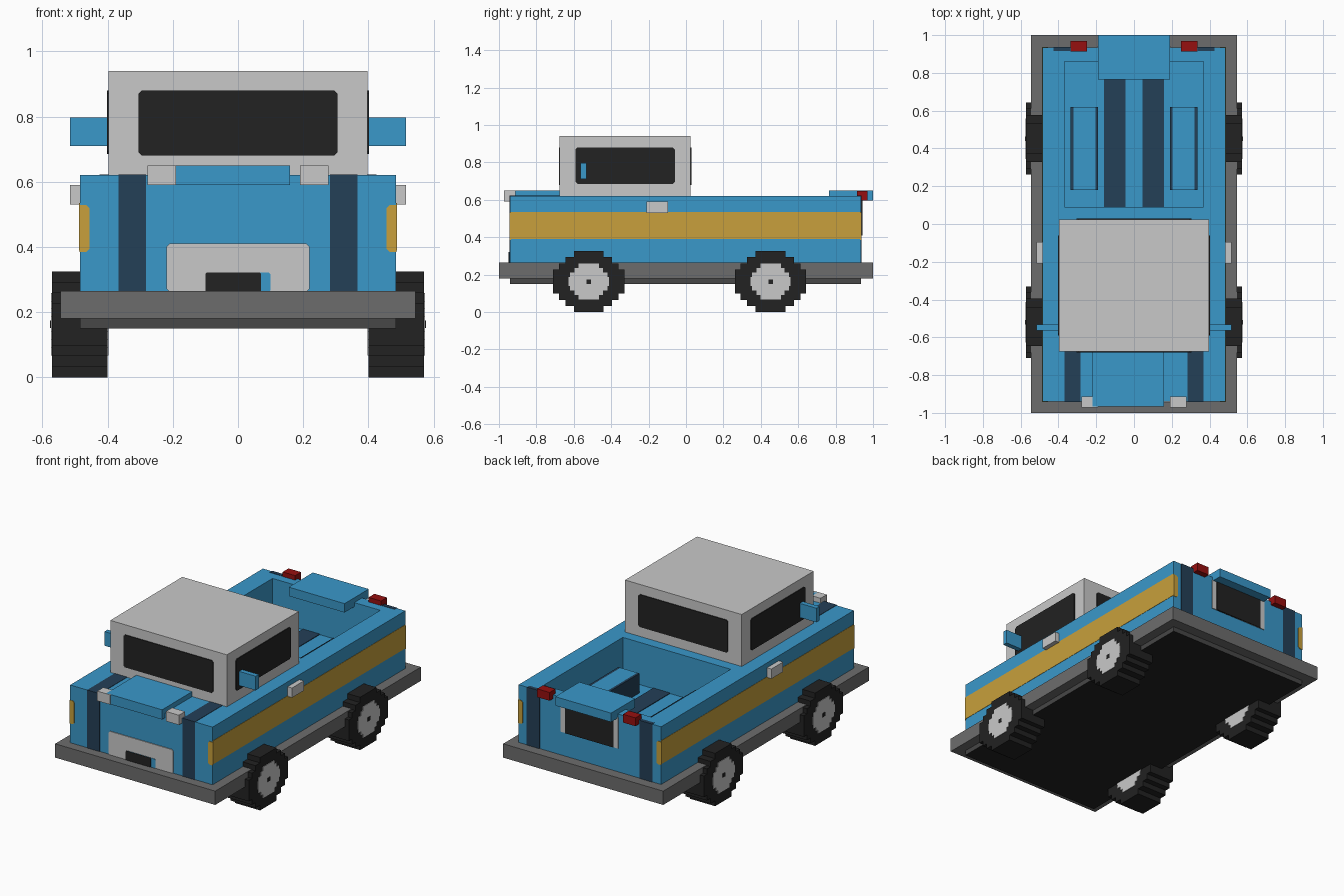
import bpy, bmesh
from mathutils import Vector

if "Cube" in bpy.data.objects:
    bpy.data.objects.remove(bpy.data.objects["Cube"])


def mat(name, r, g, b):
    m = bpy.data.materials.new(name)
    m.diffuse_color = (r, g, b, 1)
    m.use_nodes = True
    m.node_tree.nodes["Principled BSDF"].inputs["Base Color"].default_value = m.diffuse_color
    return m


BLUE = mat("body blue", .042, .314, .591)
NAVY = mat("navy", .017, .05, .095)
GOLD = mat("gold", .578, .352, .045)
LIGHT = mat("light grey", .584, .584, .584)
BLACK = mat("black", .016, .016, .016)
GREY = mat("mid grey", .152, .152, .152)
DARK = mat("dark grey", .063, .063, .063)
RED = mat("red", .305, .005, .005)
T = .005  # thickness of painted plates


def finish(name, bm, *mats):
    bmesh.ops.recalc_face_normals(bm, faces=bm.faces)
    me = bpy.data.meshes.new(name)
    bm.to_mesh(me)
    bm.free()
    for m in mats:
        me.materials.append(m)
    ob = bpy.data.objects.new(name, me)
    bpy.context.collection.objects.link(ob)
    return ob


def box(name, x, y, z, *mats):
    bm = bmesh.new()
    bmesh.ops.create_cube(bm, size=1)
    for v in bm.verts:
        v.co = Vector([r[0] if c < 0 else r[1] for c, r in zip(v.co, (x, y, z))])
    return finish(name, bm, *mats)


def prism(name, pts, axis, a, b, m):
    """Extrude a 2D outline along axis 0 (x) or 1 (y), from a to b; pts are (other, z)."""
    bm = bmesh.new()
    vs = [bm.verts.new((a, u, z) if axis == 0 else (u, a, z)) for u, z in pts]
    f = bm.faces.new(vs)
    new = bmesh.ops.extrude_face_region(bm, geom=[f])["geom"]
    d = Vector((b - a, 0, 0) if axis == 0 else (0, b - a, 0))
    bmesh.ops.translate(bm, vec=d, verts=[g for g in new if isinstance(g, bmesh.types.BMVert)])
    return finish(name, bm, m)


def chipped(u0, u1, z0, z1, c=.01):
    """Rectangle with clipped corners."""
    return [(u0 + c, z0), (u1 - c, z0), (u1, z0 + c), (u1, z1 - c),
            (u1 - c, z1), (u0 + c, z1), (u0, z1 - c), (u0, z0 + c)]


def stepped(cy, cz, h, widths):
    """Stepped round outline: rows of height h, half widths listed from the bottom up."""
    z0 = cz - h * len(widths) / 2
    right = []
    for i, w in enumerate(widths):
        right += [(w, z0 + i * h), (w, z0 + (i + 1) * h)]
    # drop points in the middle of straight runs
    right = [p for i, p in enumerate(right)
             if not (0 < i < len(right) - 1 and right[i - 1][0] == p[0] == right[i + 1][0])]
    clean = []
    for p in right:
        if not clean or p != clean[-1]:
            clean.append(p)
    return [(cy + w, z) for w, z in clean] + [(cy - w, z) for w, z in reversed(clean)]


# Chassis and underside (black bottom face)
box("chassis", (-.545, .545), (-1, 1), (.18, .265), GREY)
skid = box("underbody", (-.485, .485), (-.94, .935), (.15, .19), DARK, BLACK)
for p in skid.data.polygons:
    p.material_index = 1 if p.normal.z < -.5 else 0

# Body with hollowed load bed
body = box("body", (-.485, .485), (-.94, .935), (.255, .62), BLUE)
cutter = box("bed_cutter", (-.367, .367), (.09, .86), (.36, .8), BLUE)
cutter.hide_render = True
cutter.hide_viewport = True
mod = body.modifiers.new("bed", "BOOLEAN")
mod.operation, mod.object, mod.solver = "DIFFERENCE", cutter, "EXACT"

# Cabin with windows all round
box("cabin", (-.397, .397), (-.675, .025), (.61, .94), LIGHT)
prism("windscreen", chipped(-.305, .305, .68, .88), 1, -.675 - T, -.67, BLACK)
prism("rear_window", chipped(-.305, .305, .68, .88), 1, .02, .025 + T, BLACK)

# Hood plate, tail plate
box("hood_plate", (-.22, .16), (-.967, -.66), (.59, .65), BLUE)
box("tail_plate", (-.19, .19), (.765, 1), (.595, .65), BLUE)

# Grille
prism("grille", chipped(-.22, .22, .262, .41), 1, -.94 - T, -.935, LIGHT)
prism("grille_trim", chipped(-.1, .1, .262, .322, .006), 1, -.942 - T, -.935, BLUE)
prism("grille_opening", chipped(-.1, .07, .262, .322, .004), 1, -.944 - T, -.935, BLACK)

# Rear panel
box("rear_panel_frame", (-.195, .195), (.93, .935 + T), (.41, .6), LIGHT)
box("rear_panel", (-.165, .165), (.93, .938 + T), (.41, .6), BLACK)

# Parts repeated left and right
for s, side in ((-1, "left"), (1, "right")):
    def sx(a, b):
        return tuple(sorted((s * a, s * b)))

    prism(f"side_window_{side}", chipped(-.59, -.06, .685, .88), 0, s * .39, s * (.397 + T), BLACK)
    box(f"mirror_{side}", sx(.39, .515), (-.563, -.533), (.71, .797), BLUE)
    box(f"door_handle_{side}", sx(.48, .515), (-.21, -.095), (.53, .59), LIGHT)
    box(f"headlight_{side}", sx(.19, .278), (-.972, -.912), (.59, .65), LIGHT)
    box(f"tail_light_{side}", sx(.25, .335), (.913, .97), (.597, .648), RED)

    # Gold side stripe and its short wraps on the front and back
    box(f"side_stripe_{side}", sx(.48, .487), (-.94, .935), (.39, .535), GOLD)
    for y0, y1, end in ((-.943, -.935, "front"), (.93, .938, "back")):
        wrap = [(s * .486, .385), (s * .465, .385), (s * .455, .395),
                (s * .455, .518), (s * .465, .528), (s * .486, .528)]
        prism(f"{end}_wrap_{side}", wrap, 1, y0, y1, GOLD)

    # Navy stripes on nose, hood, tail and bed floor
    box(f"nose_stripe_{side}", sx(.282, .367), (-.943, -.935), (.262, .62), NAVY)
    box(f"hood_stripe_{side}", sx(.282, .367), (-.943, -.67), (.617, .622), NAVY)
    box(f"tail_stripe_{side}", sx(.34, .428), (.93, .938), (.262, .62), NAVY)
    box(f"tail_stripe_top_{side}", sx(.34, .425), (.915, .938), (.617, .622), NAVY)
    box(f"bed_stripe_{side}", sx(.045, .16), (.09, .86), (.358, .364), NAVY)

    # Bed bench with navy sides
    box(f"bed_bench_{side}", sx(.205, .32), (.18, .62), (.355, .48), BLUE)
    for a, b, n in ((.19, .205, "inner"), (.32, .335, "outer")):
        box(f"bench_{n}_side_{side}", sx(a, b), (.18, .62), (.355, .48), NAVY)

    # Wheels: stepped tyre, hub disc on both faces, centre bolt
    for cy, end in ((-.52, "front"), (.452, "back")):
        half = [.08, .125, .16, .19, .19]
        prism(f"{end}_tyre_{side}", stepped(cy, .163, .0325, half + half[::-1]),
              0, s * .4, s * .571, BLACK)
        hub = stepped(cy, .163, .024, [.055, .075, .1, .107, .107, .1, .075, .055])
        prism(f"{end}_hub_{side}", hub, 0, s * .567, s * .574, LIGHT)
        prism(f"{end}_inner_hub_{side}", hub, 0, s * .397, s * .404, LIGHT)
        box(f"{end}_bolt_{side}", sx(.57, .576), (cy - .012, cy + .012), (.151, .175), BLACK)
